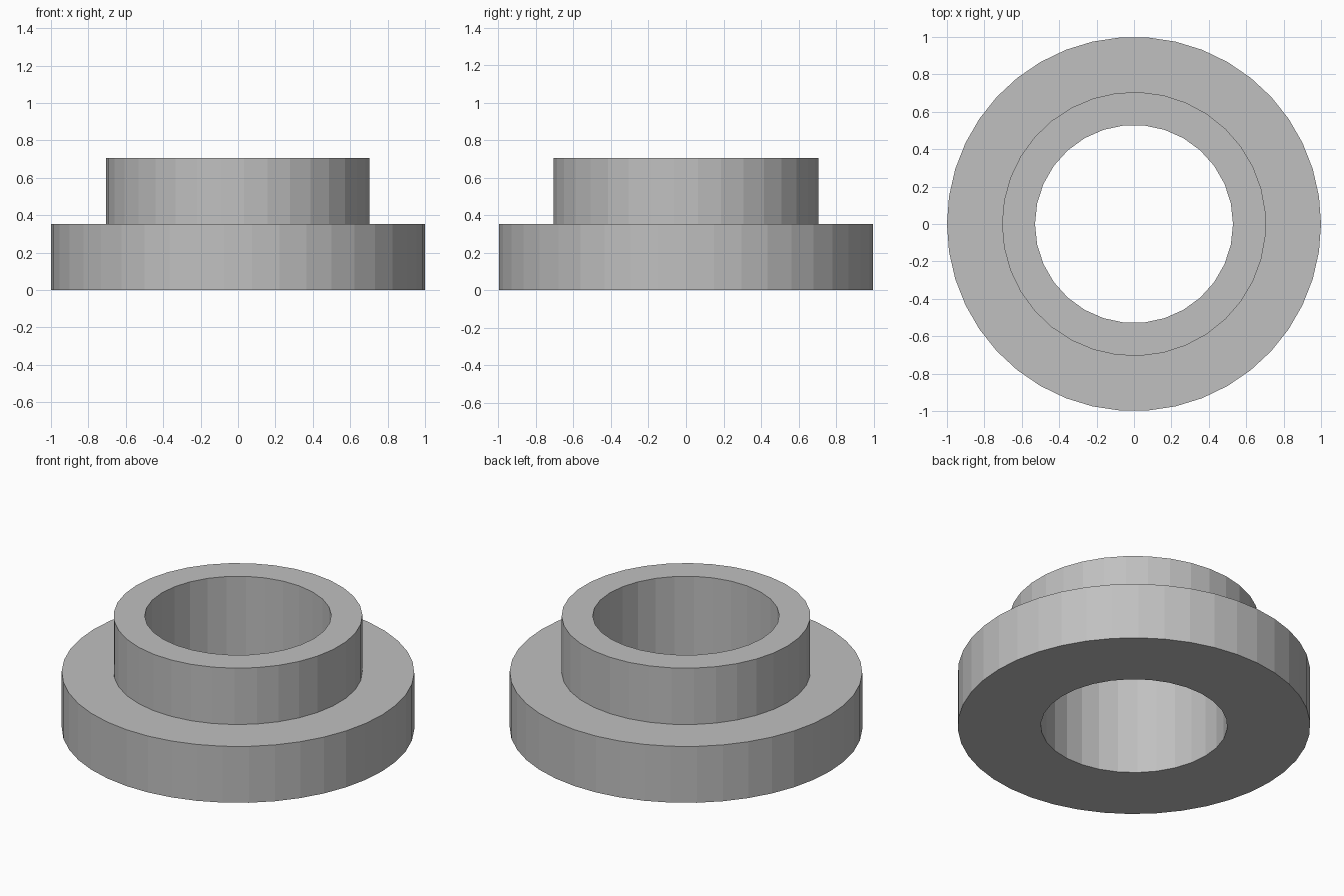
import bpy
import bmesh
from math import cos, sin, pi

cube = bpy.data.objects.get("Cube")
if cube:
    bpy.data.objects.remove(cube, do_unlink=True)

GREY = (0.527, 0.527, 0.527, 1.0)
metal = bpy.data.materials.new("plain_grey")
metal.use_nodes = True
metal.diffuse_color = GREY
metal.node_tree.nodes["Principled BSDF"].inputs["Base Color"].default_value = GREY

# Each circle: radius and number of sides
UNIT = 2 / 17
FLANGE = (8.5 * UNIT, 42)
HUB = (6 * UNIT, 35)
BORE = (4.5 * UNIT, 30)
STEP, TOP = 3 * UNIT, 6 * UNIT

bm = bmesh.new()


def ring(circle, z):
    """Closed loop of edges, starting on the -x side."""
    radius, sides = circle
    verts = [bm.verts.new((-radius * cos(2 * pi * i / sides),
                           -radius * sin(2 * pi * i / sides), z))
             for i in range(sides)]
    return [bm.edges.new((verts[i - 1], verts[i])) for i in range(sides)]


def wall(lower, upper):
    bmesh.ops.bridge_loops(bm, edges=lower + upper)


def annulus(outer, inner):
    bmesh.ops.triangle_fill(bm, edges=outer + inner, use_beauty=True)


flange_low, flange_high = ring(FLANGE, 0), ring(FLANGE, STEP)
hub_low, hub_high = ring(HUB, STEP), ring(HUB, TOP)
bore_low, bore_high = ring(BORE, 0), ring(BORE, TOP)

# Upright walls of the flange, hub and bore
wall(flange_low, flange_high)
wall(hub_low, hub_high)
wall(bore_low, bore_high)

# Flat rings: underside, shoulder and rim
annulus(flange_low, bore_low)
annulus(flange_high, hub_low)
annulus(hub_high, bore_high)

bmesh.ops.recalc_face_normals(bm, faces=bm.faces)
mesh = bpy.data.meshes.new("flanged_bushing")
bm.to_mesh(mesh)
bm.free()
mesh.materials.append(metal)

bushing = bpy.data.objects.new("flanged_bushing", mesh)
bpy.context.collection.objects.link(bushing)
